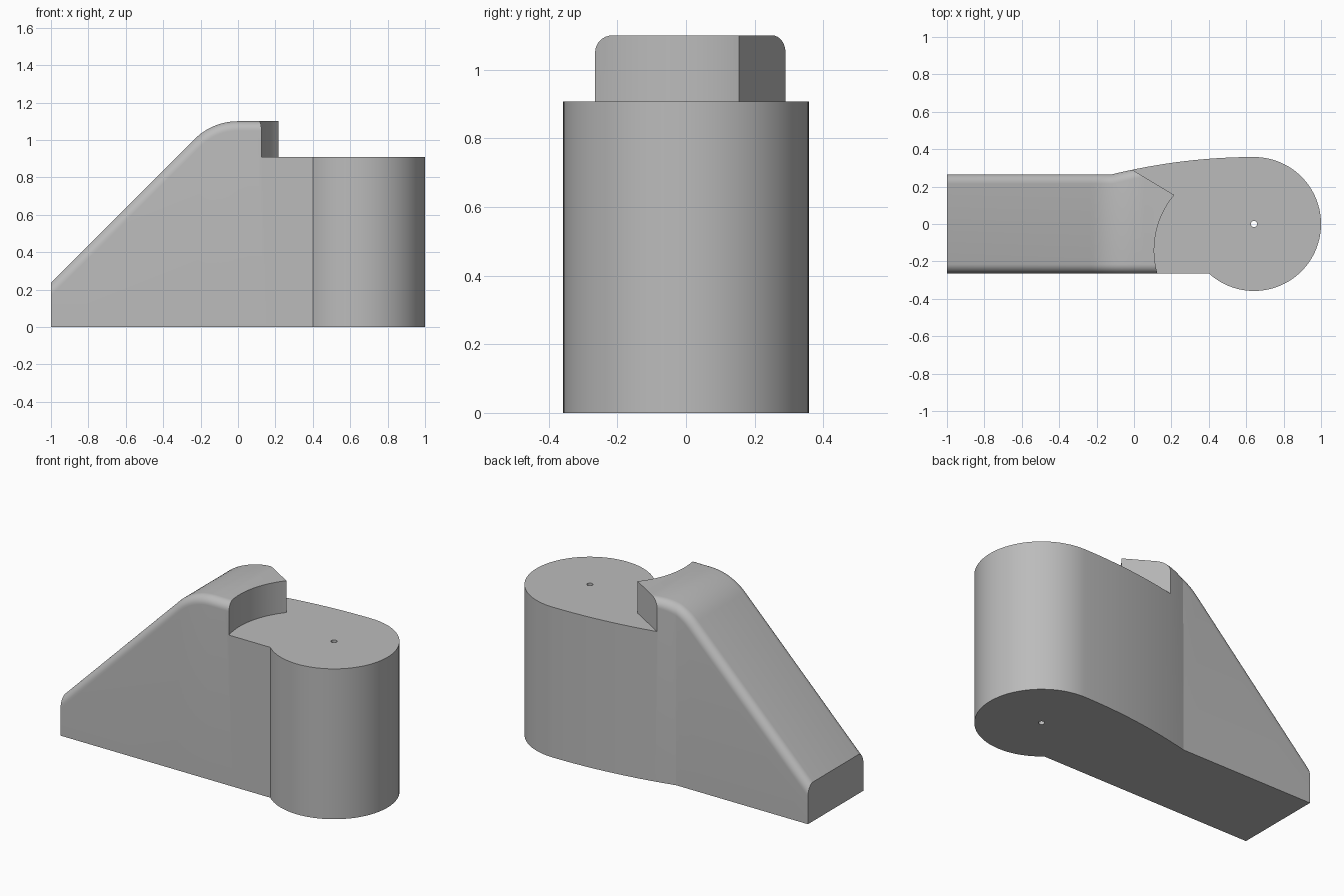
import bpy, bmesh
from math import sqrt, sin, cos, pi, radians, asin

if "Cube" in bpy.data.objects:
    bpy.data.objects.remove(bpy.data.objects["Cube"])

# Main dimensions
POST_X, POST_R = 0.642, 0.358
SIDE, TOP, LEDGE = 0.265, 1.10, 0.908
CREST_R = 0.33
BEND_X = -0.12

mat = bpy.data.materials.new("plain_grey")
mat.use_nodes = True
grey = (0.5, 0.5, 0.5, 1)
mat.diffuse_color = grey
mat.node_tree.nodes["Principled BSDF"].inputs["Base Color"].default_value = grey


def make_object(name, bm):
    bmesh.ops.recalc_face_normals(bm, faces=bm.faces)
    mesh = bpy.data.meshes.new(name)
    bm.to_mesh(mesh)
    bm.free()
    mesh.materials.append(mat)
    obj = bpy.data.objects.new(name, mesh)
    bpy.context.collection.objects.link(obj)
    return obj


def prism(name, outline, z0, z1):
    bm = bmesh.new()
    face = bm.faces.new([bm.verts.new((x, y, z0)) for x, y in outline])
    out = bmesh.ops.extrude_face_region(bm, geom=[face])
    moved = [v for v in out["geom"] if isinstance(v, bmesh.types.BMVert)]
    bmesh.ops.translate(bm, verts=moved, vec=(0, 0, z1 - z0))
    return make_object(name, bm)


def circle_y(x):
    return sqrt(max(0, POST_R ** 2 - (x - POST_X) ** 2))


def front_y(x):
    return -SIDE if x < POST_X - sqrt(POST_R ** 2 - SIDE ** 2) else -circle_y(x)


def back_y(x):
    if x <= BEND_X:
        return SIDE
    if x < POST_X:
        return POST_R - (POST_R - SIDE) * ((POST_X - x) / (POST_X - BEND_X)) ** 2
    return circle_y(x)


def height(x):
    tangent = -CREST_R * sin(pi / 4)
    if x >= 0:
        return TOP
    if x >= tangent:
        return TOP - CREST_R + sqrt(CREST_R ** 2 - x * x)
    return TOP - CREST_R * (1 - cos(pi / 4)) + x - tangent


# Body: sloping arm, rounded crest and round post, skinned over stations in x
stations = [-1, BEND_X]
stations += [-CREST_R * sin(pi / 4 * i / 12) for i in range(13)]
stations += [0.35 * i / 7 for i in range(1, 8)]
start = asin(SIDE / POST_R)
stations += [POST_X - POST_R * cos(start + (pi - start) * i / 40) for i in range(41)]
stations.sort()

bm = bmesh.new()
rings = []
for x in stations:
    f, b, h = front_y(x), back_y(x), height(x)
    rings.append([bm.verts.new(p) for p in
                  ((x, f, 0), (x, b, 0), (x, b, h), (x, f, h))])
bm.faces.new(rings[0])
ridges = []
for r, s in zip(rings, rings[1:]):
    for i in range(4):
        j = (i + 1) % 4
        bm.faces.new((r[i], r[j], s[j], s[i]))
    if s[0].co.x < 0.36:
        ridges += [bm.edges.get((r[k], s[k])) for k in (2, 3)]
bmesh.ops.recalc_face_normals(bm, faces=bm.faces)

# Rounded long edges of the arm
bmesh.ops.bevel(bm, geom=ridges, offset=0.05, offset_type='OFFSET', segments=8,
                profile=0.5, affect='EDGES', clamp_overlap=False)
bmesh.ops.remove_doubles(bm, verts=bm.verts, dist=0.0001)
body = make_object("body", bm)

# Ledge cutter: curved wall, slanted rear wall, everything beyond
arc = []
for i in range(33):
    a = radians(140 + 75 * i / 32)
    arc.append((0.567 + 0.459 * cos(a), -0.14 + 0.459 * sin(a)))
ledge = prism("ledge_cutter",
              [(1.2, 0.5), (-0.11, 0.5), (-0.11, 0.35)] + arc + [(arc[-1][0], -0.5), (1.2, -0.5)],
              LEDGE, 1.4)

# Pin hole through the post
hole = prism("hole_cutter",
             [(POST_X + 0.017 * cos(2 * pi * i / 24), 0.017 * sin(2 * pi * i / 24))
              for i in range(24)], -0.2, 1.3)

bpy.context.view_layer.objects.active = body
body.select_set(True)
for cutter in (ledge, hole):
    cutter.hide_render = True
    mod = body.modifiers.new("cut", 'BOOLEAN')
    mod.operation = 'DIFFERENCE'
    mod.solver = 'EXACT'
    mod.object = cutter
    bpy.ops.object.modifier_apply(modifier=mod.name)
    bpy.data.objects.remove(cutter)
bpy.ops.object.shade_smooth_by_angle(angle=radians(30))
